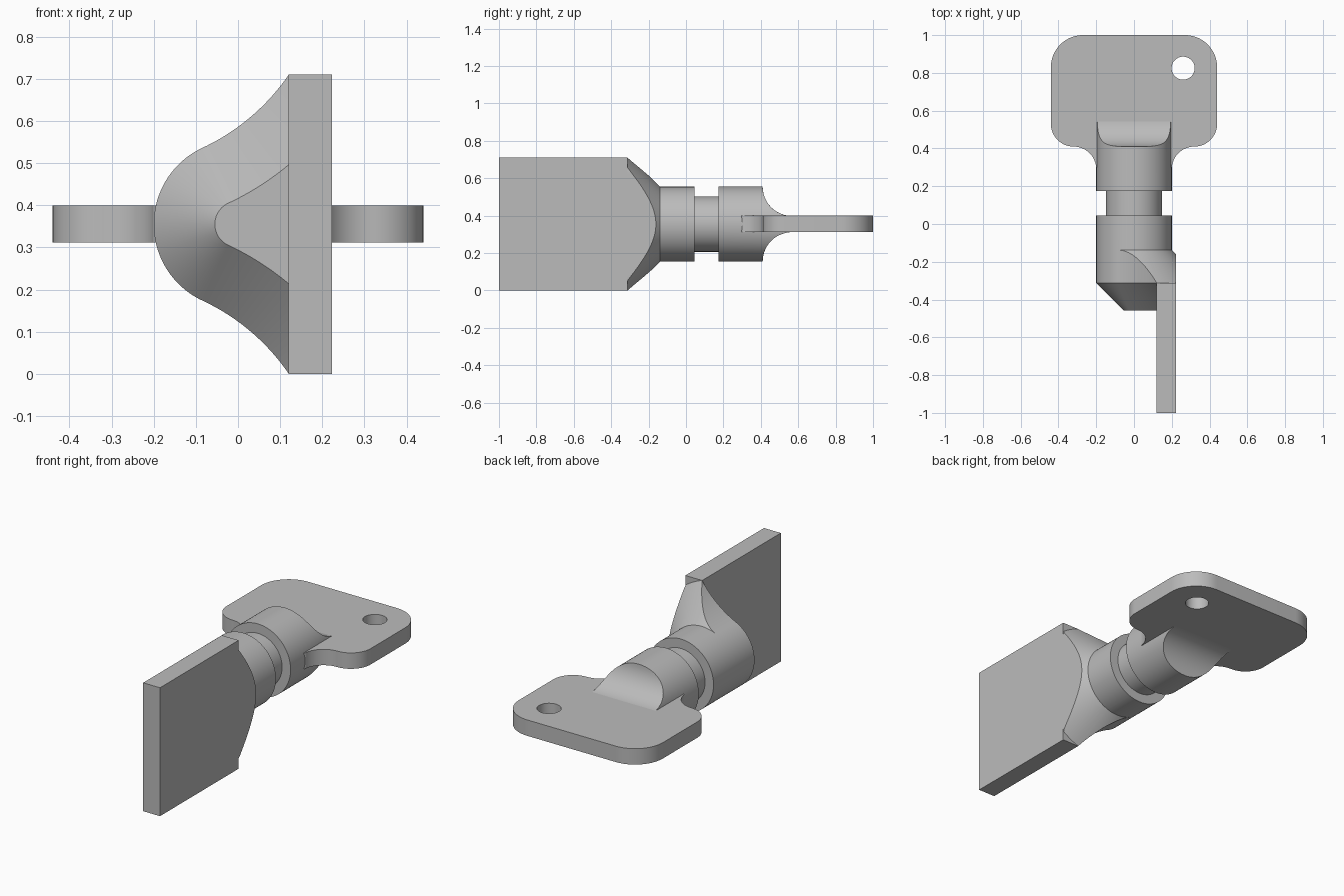
import bpy
import bmesh
from math import sin, cos, tan, asin, atan2, pi, hypot, radians

cube = bpy.data.objects.get("Cube")
if cube:
    bpy.data.objects.remove(cube)

# Main dimensions
ZC = 0.355                      # height of the shaft axis, also half the blade height
R, NECK_R = 0.2, 0.148
BLADE_IN, BLADE_OUT, BLADE_Y = 0.12, 0.223, -0.313
CONE_Y, NOSE = -0.138, 0.145
GROOVE_FRONT, GROOVE_BACK = 0.045, 0.174
TAIL_Y, FILLET = 0.41, 0.157
PLATE_HALF = 0.044

steel = bpy.data.materials.new("plain grey")
steel.use_nodes = True
grey = (0.5, 0.5, 0.5, 1)
steel.diffuse_color = grey
steel.node_tree.nodes["Principled BSDF"].inputs["Base Color"].default_value = grey


def finish(obj):
    """Weld, orient, shade and colour a part."""
    bm = bmesh.new()
    bm.from_mesh(obj.data)
    bmesh.ops.remove_doubles(bm, verts=bm.verts, dist=1e-5)
    bmesh.ops.dissolve_degenerate(bm, edges=bm.edges, dist=1e-5)
    bmesh.ops.recalc_face_normals(bm, faces=bm.faces)
    bm.to_mesh(obj.data)
    bm.free()
    obj.data.materials.clear()
    obj.data.materials.append(steel)
    bpy.ops.object.select_all(action='DESELECT')
    obj.select_set(True)
    bpy.context.view_layer.objects.active = obj
    bpy.ops.object.shade_smooth_by_angle(angle=radians(30))


def loft(name, rings, cap_first=False, cap_last=False, cut_x=None):
    """Skin closed rings of (x, y, z) points, z measured from the shaft axis."""
    bm = bmesh.new()
    rows = [[bm.verts.new((x, y, z + ZC)) for x, y, z in ring] for ring in rings]
    for a, b in zip(rows, rows[1:]):
        for i in range(len(a)):
            bm.faces.new((a[i - 1], a[i], b[i], b[i - 1]))
    if cap_first:
        bm.faces.new(rows[0])
    if cap_last:
        bm.faces.new(rows[-1])
    if cut_x is not None:
        bmesh.ops.bisect_plane(bm, geom=bm.verts[:] + bm.edges[:] + bm.faces[:],
                               plane_co=(cut_x, 0, 0), plane_no=(1, 0, 0), clear_outer=True)
    mesh = bpy.data.meshes.new(name)
    bm.to_mesh(mesh)
    bm.free()
    obj = bpy.data.objects.new(name, mesh)
    bpy.context.collection.objects.link(obj)
    finish(obj)
    return obj


def arc(cx, cy, r, start, end, steps):
    return [(cx + r * cos(start + (end - start) * i / steps),
             cy + r * sin(start + (end - start) * i / steps)) for i in range(steps + 1)]


def mirror(half):
    """Complete an upper half outline (right to left) with its lower half."""
    return half + [(x, -z) for x, z in reversed(half)]


# Flared outline: round on the left, sweeping concave to the blade edge
touch = radians(115)
FLARE = 0.51
fx, fz = (R + FLARE) * cos(touch), (R + FLARE) * sin(touch)
flare_end = atan2(ZC - fz, BLADE_IN - fx)


def flare_half(inset):
    return (arc(fx, fz, FLARE + inset, flare_end, touch - pi, 24)
            + arc(0, 0, R - inset, touch, pi, 24)[1:])


# Front collar: a shaft with a 45 degree cone trimmed by the flared outline
corner = atan2(ZC, BLADE_OUT)
half = [(BLADE_OUT, BLADE_OUT * tan(corner * i / 30)) for i in range(31)]
half += [(BLADE_OUT + (BLADE_IN - BLADE_OUT) * i / 4, ZC) for i in range(1, 4)]
outline = mirror(half + flare_half(0))[:-1]
outline.pop()                   # duplicate point where the halves meet
outline = mirror(half + flare_half(0))[1:]
cone_max = R + CONE_Y - BLADE_Y
shaft_front, cone_start, cone_edge, flare_front, collar_back = [], [], [], [], []
for x, z in outline:
    r = hypot(x, z)
    ux, uz = x / r, z / r
    rr = max(R, min(r, cone_max))
    collar_back.append((ux * NECK_R * 0.9, GROOVE_FRONT, uz * NECK_R * 0.9))
    shaft_front.append((ux * R, GROOVE_FRONT, uz * R))
    cone_start.append((ux * R, CONE_Y, uz * R))
    cone_edge.append((ux * rr, CONE_Y - (rr - R), uz * rr))
    flare_front.append((ux * rr, BLADE_Y, uz * rr))
loft("front_collar", [collar_back, shaft_front, cone_start, cone_edge, flare_front])

# Chamfered nose in front of the collar, running into the blade
loft("chamfered_nose",
     [[(x, BLADE_Y, z) for x, z in mirror(flare_half(0))],
      [(x, BLADE_Y - NOSE, z) for x, z in mirror(flare_half(NOSE))]],
     cap_last=True, cut_x=BLADE_OUT - 0.03)

# Flat blade
rect = [(BLADE_IN, -ZC), (BLADE_OUT, -ZC), (BLADE_OUT, ZC), (BLADE_IN, ZC)]
loft("blade", [[(x, y, z) for x, z in rect] for y in (-1, BLADE_Y)], True, True)

# Narrow neck in the groove
circle = arc(0, 0, 1, 0, 2 * pi, 96)[:-1]
loft("neck", [[(x * NECK_R, y, z * NECK_R) for x, z in circle]
              for y in (GROOVE_FRONT - 0.02, GROOVE_BACK + 0.02)], True, True)

# Rear collar, scooped above and below down to the handle plate
STEPS = 16
rings = [[(x * R, GROOVE_BACK, z * R) for x, z in circle]]
for k in range(STEPS + 1):
    ring = []
    for x, z in circle:
        start = asin(min(1, (R - R * abs(z)) / FILLET))
        a = start + (pi / 2 - start) * k / STEPS
        h = min(R * abs(z), R - FILLET * sin(a))
        ring.append((x * R, TAIL_Y + FILLET * (1 - cos(a)), h if z > 0 else -h))
    rings.append(ring)
loft("rear_collar", rings, cap_first=True)

# Handle plate with rounded corners, necked root and a key ring hole
right = (arc(0.32, 0.29, 0.12, pi, pi / 2, 16)
         + arc(0.32, 0.53, 0.12, -pi / 2, 0, 16)
         + arc(0.27, 0.83, 0.17, 0, pi / 2, 20))
right[0] = (R - 0.01, 0.29)
plate_outline = right + [(-x, y) for x, y in reversed(right)]
hole = arc(0.26, 0.825, 0.061, 0, 2 * pi, 48)[:-1]
curve = bpy.data.curves.new("handle_plate", 'CURVE')
curve.dimensions = '2D'
curve.fill_mode = 'BOTH'
curve.extrude = PLATE_HALF
for points in (plate_outline, hole):
    spline = curve.splines.new('POLY')
    spline.points.add(len(points) - 1)
    for p, (x, y) in zip(spline.points, points):
        p.co = (x, y, 0, 1)
    spline.use_cyclic_u = True
plate = bpy.data.objects.new("handle_plate", curve)
plate.location.z = ZC + 0.001
bpy.context.collection.objects.link(plate)
bpy.ops.object.select_all(action='DESELECT')
plate.select_set(True)
bpy.context.view_layer.objects.active = plate
bpy.ops.object.convert(target='MESH')
finish(bpy.context.view_layer.objects.active)
